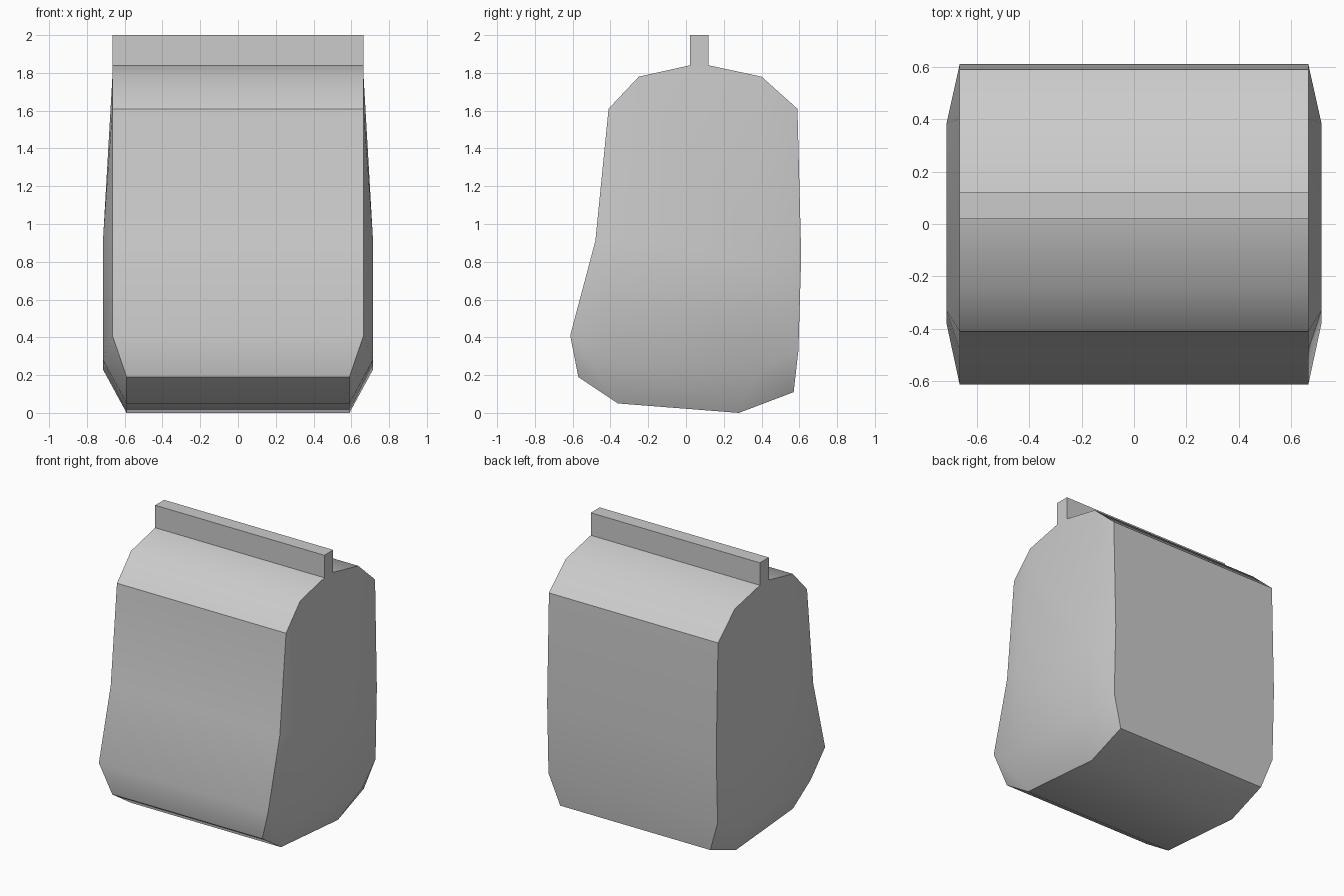
import bpy, bmesh, math

if "Cube" in bpy.data.objects:
    bpy.data.objects.remove(bpy.data.objects["Cube"])

# Side outline of the bag as (half width, y, z), running round from the fold
TOP, LOW, BULGE = 0.665, 0.59, 0.715
outline = [
    (TOP, 0.02, 2.0), (TOP, 0.12, 2.0),             # folded strip 0-1
    (TOP, 0.12, 1.84), (TOP, 0.40, 1.78),           # back shoulder 2-3
    (TOP, 0.59, 1.61), (TOP, 0.61, 0.83),           # back 4-5
    (TOP, 0.595, 0.33), (LOW, 0.57, 0.11),          # lower back 6-7
    (LOW, 0.28, 0.0), (LOW, -0.36, 0.05),           # base 8-9
    (LOW, -0.57, 0.19), (TOP, -0.613, 0.41),        # lower front 10-11
    (TOP, -0.48, 0.91), (TOP, -0.41, 1.61),         # front 12-13
    (TOP, -0.25, 1.78), (TOP, 0.02, 1.84),          # front shoulder 14-15
]
# Bulged middle of each side, 16-19
middle = [(BULGE, 0.385, 0.83), (BULGE, 0.385, 0.23),
          (BULGE, -0.38, 0.28), (BULGE, -0.33, 0.91)]

side_faces = [
    (0, 1, 2, 15), (15, 2, 3, 14),                  # strip end, shoulder
    (3, 4, 5, 16), (16, 5, 6, 17), (17, 6, 7, 8),   # back column
    (14, 3, 16, 19), (19, 16, 17, 18), (18, 17, 8, 9),
    (13, 14, 19, 12), (12, 19, 18, 11), (11, 18, 9, 10),
]

bm = bmesh.new()
sides = []
for s in (1, -1):
    vs = [bm.verts.new((s * x, y, z)) for x, y, z in outline + middle]
    sides.append(vs)
    for f in side_faces:
        bm.faces.new([vs[i] for i in f])

# Walls joining the two sides
n = len(outline)
a, b = sides
for i in range(n):
    j = (i + 1) % n
    bm.faces.new((a[i], b[i], b[j], a[j]))

bmesh.ops.recalc_face_normals(bm, faces=bm.faces[:])
mesh = bpy.data.meshes.new("folded_bag")
bm.to_mesh(mesh)
bm.free()
bag = bpy.data.objects.new("folded_bag", mesh)
bpy.context.collection.objects.link(bag)

# Soft shading with crisp creases
bpy.context.view_layer.objects.active = bag
bag.select_set(True)
bpy.ops.object.shade_smooth_by_angle(angle=math.radians(37))
